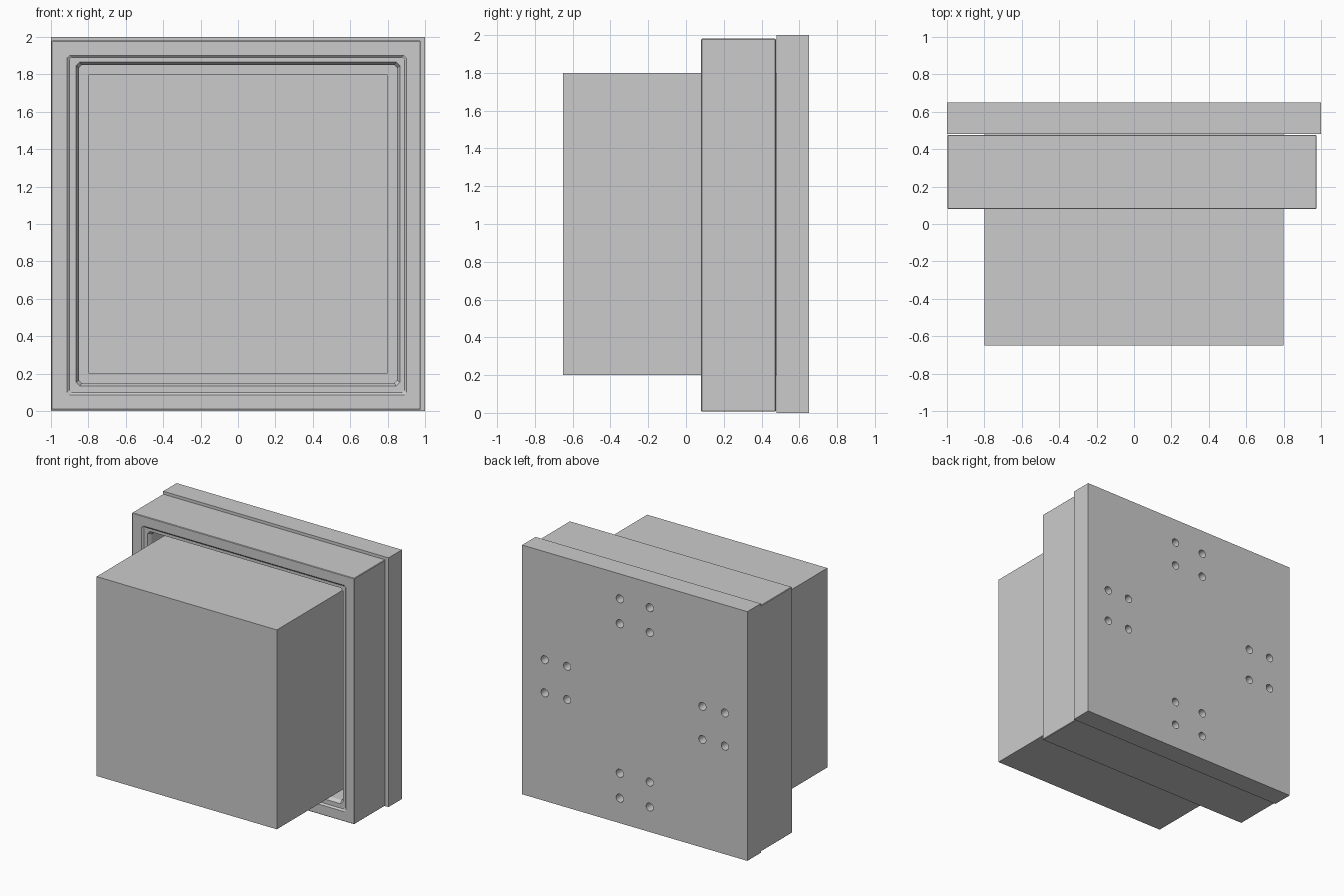
import bpy, bmesh, math
from mathutils import Matrix, Vector

if "Cube" in bpy.data.objects:
    bpy.data.objects.remove(bpy.data.objects["Cube"])


def finish(bm, name):
    bmesh.ops.recalc_face_normals(bm, faces=bm.faces[:])
    mesh = bpy.data.meshes.new(name)
    bm.to_mesh(mesh)
    bm.free()
    obj = bpy.data.objects.new(name, mesh)
    bpy.context.collection.objects.link(obj)
    return obj


def box(name, lo, hi):
    bm = bmesh.new()
    bmesh.ops.create_cube(bm, size=1)
    for v in bm.verts:
        v.co = Vector([lo[i] + (hi[i] - lo[i]) * (v.co[i] + 0.5) for i in range(3)])
    return finish(bm, name)


# Front block, running back through the frame opening to the plate
box("front_block", (-0.8, -0.65, 0.2), (0.8, 0.48, 1.8))

# Frame: chamfered square loops (half size, y, corner chamfer, x centre, z centre)
profile = [
    (0.983, 0.476, 0.004, -0.011, 0.994),
    (0.987, 0.472, 0.004, -0.011, 0.994),
    (0.987, 0.084, 0.004, -0.011, 0.994),
    (0.983, 0.080, 0.004, -0.011, 0.994),
    (0.908, 0.080, 0.012, -0.006, 0.994),   # shallow step
    (0.895, 0.092, 0.012, -0.006, 0.994),
    (0.866, 0.092, 0.020, 0.0, 1.0),        # opening
    (0.850, 0.120, 0.015, 0.0, 1.0),
    (0.850, 0.476, 0.015, 0.0, 1.0),
]
bm = bmesh.new()
loops = []
for h, y, c, cx, cz in profile:
    k = h - c
    pts = [(h, -k), (h, k), (k, h), (-k, h), (-h, k), (-h, -k), (-k, -h), (k, -h)]
    loops.append([bm.verts.new((cx + px, y, cz + pz)) for px, pz in pts])
for i, a in enumerate(loops):
    b = loops[(i + 1) % len(loops)]
    for j in range(8):
        n = (j + 1) % 8
        bm.faces.new((a[j], a[n], b[n], b[j]))
finish(bm, "frame")

# Back plate with four groups of four screw holes
plate = box("back_plate", (-1, 0.48, 0), (1, 0.65, 2))
bm = bmesh.new()
turn = Matrix.Rotation(math.pi / 2, 4, 'X')
for near in (0.133, -0.133):
    for far in (-0.8, -0.6, 0.6, 0.8):
        for x, z in ((near, far), (far, near)):
            bmesh.ops.create_cone(bm, cap_ends=True, segments=24, radius1=0.032,
                                  radius2=0.032, depth=0.2,
                                  matrix=Matrix.Translation((x, 0.65, 1 + z)) @ turn)
cutter = finish(bm, "hole_cutter")
cutter.hide_render = True
mod = plate.modifiers.new("holes", 'BOOLEAN')
mod.operation = 'DIFFERENCE'
mod.solver = 'EXACT'
mod.object = cutter
bpy.context.view_layer.objects.active = plate
plate.select_set(True)
bpy.ops.object.modifier_apply(modifier=mod.name)
bpy.data.objects.remove(cutter)
bpy.ops.object.shade_smooth_by_angle(angle=math.radians(30))
